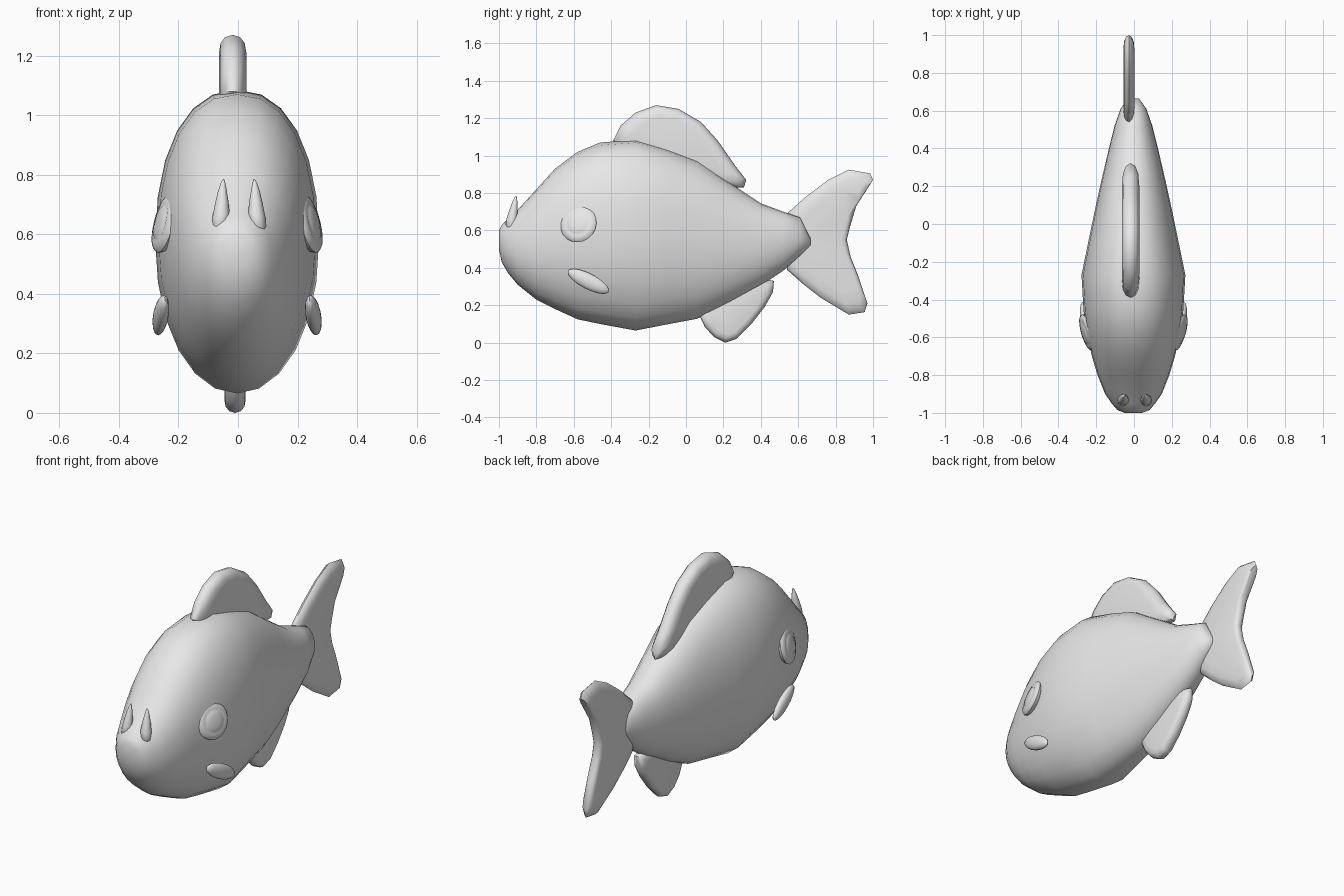
import bpy, bmesh, math
from mathutils import Matrix, Vector

if "Cube" in bpy.data.objects:
    bpy.data.objects.remove(bpy.data.objects["Cube"])

grey = bpy.data.materials.new("plain grey")
grey.diffuse_color = (0.8, 0.8, 0.8, 1)
grey.use_nodes = True
grey.node_tree.nodes["Principled BSDF"].inputs["Base Color"].default_value = grey.diffuse_color


def finish(name, bm, angle=60):
    """Turn a bmesh into a smooth shaded object."""
    bmesh.ops.recalc_face_normals(bm, faces=bm.faces)
    me = bpy.data.meshes.new(name)
    bm.to_mesh(me)
    bm.free()
    me.materials.append(grey)
    ob = bpy.data.objects.new(name, me)
    bpy.context.collection.objects.link(ob)
    bpy.ops.object.select_all(action='DESELECT')
    ob.select_set(True)
    bpy.context.view_layer.objects.active = ob
    bpy.ops.object.shade_smooth_by_angle(angle=math.radians(angle))
    return ob


def loft(name, rings, angle=60):
    """Skin a list of equal-length point rings and cap both ends."""
    bm = bmesh.new()
    loops = [[bm.verts.new(p) for p in ring] for ring in rings]
    n = len(loops[0])
    for a, b in zip(loops, loops[1:]):
        for i in range(n):
            j = (i + 1) % n
            bm.faces.new((a[i], a[j], b[j], b[i]))
    bm.faces.new(loops[0])
    bm.faces.new(loops[-1])
    return finish(name, bm, angle)


def fin(name, x, half, outline, centre):
    """Lens-shaped fin: thin at its outline and thick towards its centre."""
    c = Vector(centre)
    rings = []
    for scale, t in ((0.7, -1), (0.86, -0.88), (0.96, -0.55), (1, 0),
                     (0.96, 0.55), (0.86, 0.88), (0.7, 1)):
        ring = []
        for p in outline:
            q = c + (Vector(p) - c) * scale
            ring.append((x + half * t, q.x, q.y))
        rings.append(ring)
    return loft(name, rings)


# Body sections: y, bottom z, top z, half width
sections = [(-1.0, .50, .60, .045), (-.985, .43, .63, .085), (-.95, .37, .665, .115),
            (-.90, .31, .71, .15), (-.80, .23, .82, .19), (-.70, .18, .93, .22),
            (-.58, .125, 1.02, .247), (-.46, .10, 1.07, .264), (-.27, .065, 1.085, .275),
            (-.10, .098, 1.035, .24), (.06, .128, .975, .207), (.22, .205, .865, .172),
            (.40, .305, .745, .13), (.52, .385, .70, .10), (.61, .465, .67, .068),
            (.665, .52, .56, .03)]
SIDES = 24
rings = []
for y, z0, z1, w in sections:
    ring = []
    for i in range(SIDES):
        a = math.tau * i / SIDES
        c, s = math.cos(a), math.sin(a)
        e = 0.9 if s > 0 else 0.97
        ring.append((-.003 + w * math.copysign(abs(c) ** e, c), y,
                     (z0 + z1) / 2 + (z1 - z0) / 2 * math.copysign(abs(s) ** e, s)))
    rings.append(ring)
loft("body", rings)

# Fins
fin("back_fin", -.018, .046,
    [(-.39, 1.08), (-.35, 1.16), (-.27, 1.23), (-.16, 1.27), (-.04, 1.25), (.08, 1.18),
     (.17, 1.08), (.26, .95), (.322, .87), (.31, .83), (.2, .83), (-.1, .95), (-.33, 1.02)],
    (-.07, 1.07))
fin("belly_fin", -.01, .036,
    [(.07, .15), (.10, .085), (.15, .03), (.21, .0), (.27, .02), (.35, .10), (.42, .19),
     (.465, .27), (.47, .33), (.38, .35), (.25, .29), (.14, .21)],
    (.25, .15))
fin("tail_fin", -.027, .029,
    [(.54, .39), (.63, .31), (.72, .24), (.87, .15), (.955, .163), (.97, .21), (.92, .36),
     (.88, .46), (.86, .55), (.88, .63), (.91, .73), (1.0, .87), (.985, .905), (.87, .925),
     (.76, .87), (.64, .78), (.54, .69), (.53, .55)],
    (.76, .55))

# Raised round eyes, shallow cheek fins and pointed nostrils on both sides
for side, label in ((1, "right"), (-1, "left")):
    normal = Vector((side, -.3, .25)).normalized()
    turn = normal.to_track_quat('Z', 'Y').to_matrix()
    place = Vector((side * .242 - .003, -.575, .635))
    profile = [(.075, -.03), (.096, -.012), (.101, .002), (.092, .013), (.07, .019),
               (.062, .018), (.055, .022), (.03, .027)]
    rings = [[place + turn @ Vector((r * math.cos(math.tau * i / 20),
                                     r * math.sin(math.tau * i / 20), h))
              for i in range(20)] for r, h in profile]
    loft(label + "_eye", rings, 45)

    bm = bmesh.new()
    bmesh.ops.create_uvsphere(bm, u_segments=16, v_segments=10, radius=1)
    bm.transform(Matrix.Translation((side * .256 - .003, -.522, .328))
                 @ Matrix.Rotation(-side * .12, 4, 'Z')
                 @ Matrix.Rotation(-.47, 4, 'X')
                 @ Matrix.Diagonal((.025, .124, .042, 1)))
    finish(label + "_cheek_fin", bm)

    horn = [(-.935, .61, .016), (-.935, .63, .029), (-.93, .665, .029), (-.922, .71, .022),
            (-.915, .75, .014), (-.911, .775, .007), (-.909, .785, .002)]
    rings = []
    for k, (y, z, r) in enumerate(horn):
        x = side * (.064 - .002 * k) + .003
        rings.append([(x + r * math.cos(math.tau * i / 12),
                       y + r * math.sin(math.tau * i / 12),
                       z + side * .5 * r * math.cos(math.tau * i / 12) * -.6)
                      for i in range(12)])
    loft(label + "_nostril", rings)
